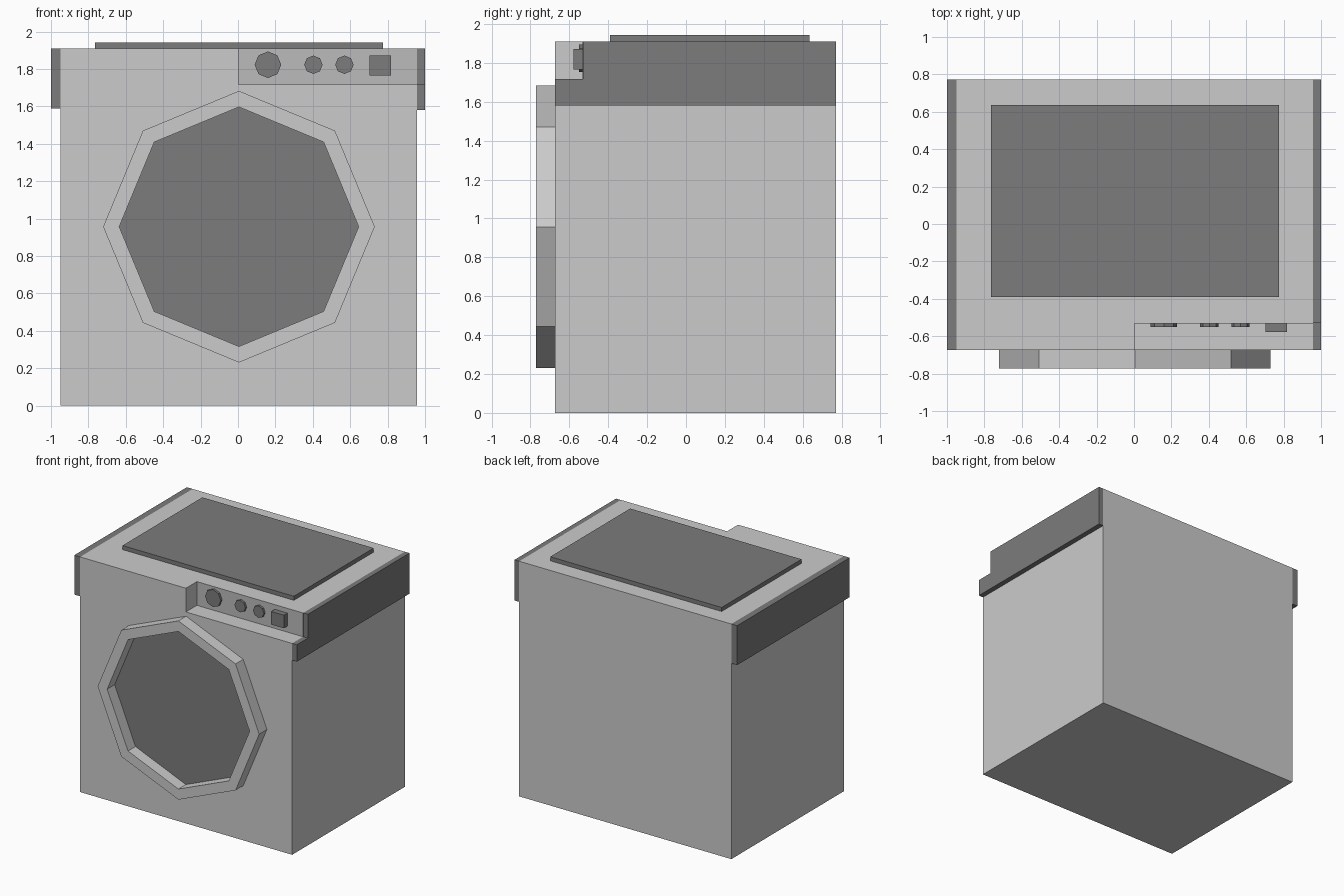
import bpy
import bmesh
from math import cos, sin, pi

if "Cube" in bpy.data.objects:
    bpy.data.objects.remove(bpy.data.objects["Cube"])


def grey(name, v):
    m = bpy.data.materials.new(name)
    m.diffuse_color = (v, v, v, 1)
    m.use_nodes = True
    m.node_tree.nodes["Principled BSDF"].inputs["Base Color"].default_value = m.diffuse_color
    return m


DARK = grey("dark_grey", 0.2)
MID = grey("mid_grey", 0.5)


def finish(name, bm, mat=None):
    bmesh.ops.recalc_face_normals(bm, faces=bm.faces)
    me = bpy.data.meshes.new(name)
    bm.to_mesh(me)
    bm.free()
    ob = bpy.data.objects.new(name, me)
    bpy.context.collection.objects.link(ob)
    if mat:
        me.materials.append(mat)
    return ob


def box(name, xs, ys, zs, mat=None):
    bm = bmesh.new()
    bmesh.ops.create_cube(bm, size=1)
    for v in bm.verts:
        v.co = [r[0] if c < 0 else r[1] for c, r in zip(v.co, (xs, ys, zs))]
    return finish(name, bm, mat)


def octagon(bm, x, y, z, r):
    return [bm.verts.new((x + r * cos(i * pi / 4), y, z + r * sin(i * pi / 4)))
            for i in range(8)]


def disc(name, x, z, r, y0, y1, mat):
    bm = bmesh.new()
    a, b = octagon(bm, x, y0, z, r), octagon(bm, x, y1, z, r)
    bm.faces.new(a)
    bm.faces.new(b)
    for i in range(8):
        j = (i + 1) % 8
        bm.faces.new((a[i], a[j], b[j], b[i]))
    return finish(name, bm, mat)


def ring(name, x, z, r_out, r_in, y0, y1):
    bm = bmesh.new()
    loops = [octagon(bm, x, y, z, r) for y, r in
             ((y0, r_out), (y1, r_out), (y1, r_in), (y0, r_in))]
    for k in range(4):
        a, b = loops[k], loops[(k + 1) % 4]
        for i in range(8):
            j = (i + 1) % 8
            bm.faces.new((a[i], a[j], b[j], b[i]))
    return finish(name, bm)


FRONT, BACK, TOP = -0.673, 0.772, 1.91
PANEL_Y = -0.53

# Cabinet and side trim strips
cabinet = box("cabinet", (-0.948, 0.958), (FRONT, BACK), (0, TOP))
box("left_trim", (-1, -0.948), (FRONT, BACK), (1.59, TOP), DARK)
right_trim = box("right_trim", (0.958, 1), (FRONT, BACK), (1.58, TOP), DARK)

# Corner recess for the controls, cut from cabinet and right trim
cutter = box("recess_cutter", (0.003, 1.2), (-0.9, PANEL_Y), (1.717, 2.2))
for ob in (cabinet, right_trim):
    mod = ob.modifiers.new("recess", "BOOLEAN")
    mod.operation = "DIFFERENCE"
    mod.object = cutter
    bpy.context.view_layer.objects.active = ob
    bpy.ops.object.modifier_apply(modifier=mod.name)
bpy.data.objects.remove(cutter)

# Control panel, knobs and button
box("control_panel", (0.003, 0.958), (PANEL_Y - 0.002, PANEL_Y + 0.002), (1.717, TOP), MID)
for name, x, r in (("large_knob", 0.16, 0.071), ("middle_knob", 0.403, 0.049),
                   ("small_knob", 0.569, 0.049)):
    disc(name, x, 1.823, r, PANEL_Y, PANEL_Y - 0.02, DARK)
box("button", (0.703, 0.817), (PANEL_Y - 0.048, PANEL_Y), (1.766, 1.872), DARK)

# Door frame and window
ring("door_frame", 0.005, 0.957, 0.726, 0.64, FRONT, -0.772)
disc("door_window", 0.005, 0.957, 0.64, FRONT + 0.003, FRONT - 0.003, DARK)

# Top plate
box("top_plate", (-0.765, 0.775), (-0.39, 0.635), (TOP, 1.943), DARK)
